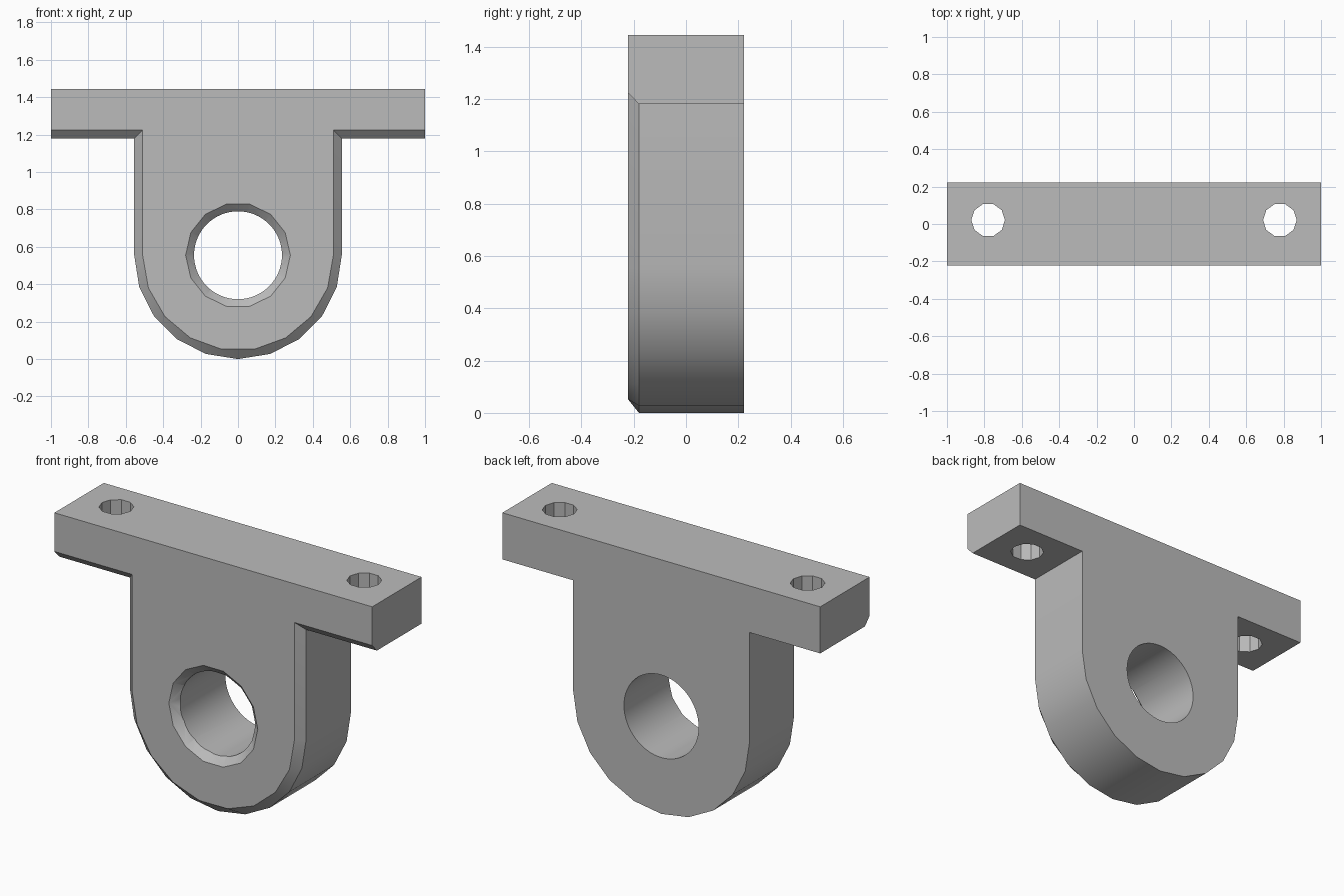
import bpy, bmesh, math
from mathutils import Matrix

cube = bpy.data.objects.get("Cube")
if cube:
    bpy.data.objects.remove(cube, do_unlink=True)

FRONT, BEVEL_Y, BACK = -0.222, -0.18, 0.222
TOP, UNDER, RADIUS, LIP = 1.445, 1.18, 0.555, 0.045

grey = bpy.data.materials.new("plain grey")
grey.use_nodes = True
grey.diffuse_color = (0.5, 0.5, 0.5, 1)
grey.node_tree.nodes["Principled BSDF"].inputs["Base Color"].default_value = (0.5, 0.5, 0.5, 1)


def arc(radius, steps):
    """Lower half circle from left to right."""
    return [(-radius * math.cos(math.pi * i / steps),
             RADIUS - radius * math.sin(math.pi * i / steps)) for i in range(steps + 1)]


def outline(radius, under, curve):
    """Flange with a rounded lug hanging below it."""
    return ([(-1, TOP), (-1, under), (-radius, under)] + curve
            + [(radius, under), (1, under), (1, TOP)])


def new_object(name, bm):
    mesh = bpy.data.meshes.new(name)
    bmesh.ops.recalc_face_normals(bm, faces=bm.faces)
    bm.to_mesh(mesh)
    bm.free()
    obj = bpy.data.objects.new(name, mesh)
    mesh.materials.append(grey)
    bpy.context.collection.objects.link(obj)
    return obj


def cutter(name, sides, r1, r2, length, matrix):
    bm = bmesh.new()
    bmesh.ops.create_cone(bm, cap_ends=True, segments=sides, radius1=r1,
                          radius2=r2, depth=length, matrix=matrix)
    obj = new_object(name, bm)
    obj.hide_render = True
    return obj


# Bracket body: bevelled front rim, straight walls, flat back
inner = arc(RADIUS - LIP, 9)
inner.insert(5, (0, inner[4][1]))  # midpoint of the lowest edge
front = outline(RADIUS - LIP, UNDER + LIP, inner)
rim = outline(RADIUS, UNDER, arc(RADIUS, 10))
bm = bmesh.new()
rings = [[bm.verts.new((x, y, z)) for x, z in pts]
         for pts, y in ((front, FRONT), (rim, BEVEL_Y), (rim, BACK))]
for a, b in zip(rings, rings[1:]):
    for i in range(len(a)):
        k = (i + 1) % len(a)
        bm.faces.new((a[i], a[k], b[k], b[i]))
bm.faces.new(rings[0])
bm.faces.new(rings[-1])
bmesh.ops.dissolve_limit(bm, angle_limit=math.radians(0.5), verts=bm.verts, edges=bm.edges)
body = new_object("bracket_body", bm)

# Bore with a coarse countersink, and two bolt holes
along_y = Matrix.Rotation(-math.pi / 2, 4, "X")
# Local first vertex is turned to lie on the x axis
quarter = Matrix.Rotation(math.pi / 2, 4, "Z")
slope = LIP / (BEVEL_Y - FRONT)
extra = 0.04
sink_len = BEVEL_Y - FRONT + extra
cutters = [
    cutter("bore_cutter", 64, 0.235, 0.235, 1,
           Matrix.Translation((0, 0, RADIUS)) @ along_y),
    cutter("countersink_cutter", 14, 0.28 + extra * slope, 0.235, sink_len,
           Matrix.Translation((0, BEVEL_Y - sink_len / 2, RADIUS)) @ along_y @ quarter),
]
for side, name in ((-1, "right"), (1, "left")):
    cutters.append(cutter(name + "_bolt_cutter", 10, 0.09, 0.09, 1,
                          Matrix.Translation((side * 0.78, 0.021, TOP)) @ quarter))

bpy.ops.object.select_all(action="DESELECT")
body.select_set(True)
bpy.context.view_layer.objects.active = body
for c in cutters:
    mod = body.modifiers.new(c.name, "BOOLEAN")
    mod.operation, mod.solver, mod.object = "DIFFERENCE", "EXACT", c
    bpy.ops.object.modifier_apply(modifier=mod.name)
    bpy.data.objects.remove(c, do_unlink=True)

bpy.ops.object.shade_smooth_by_angle(angle=math.radians(30))
